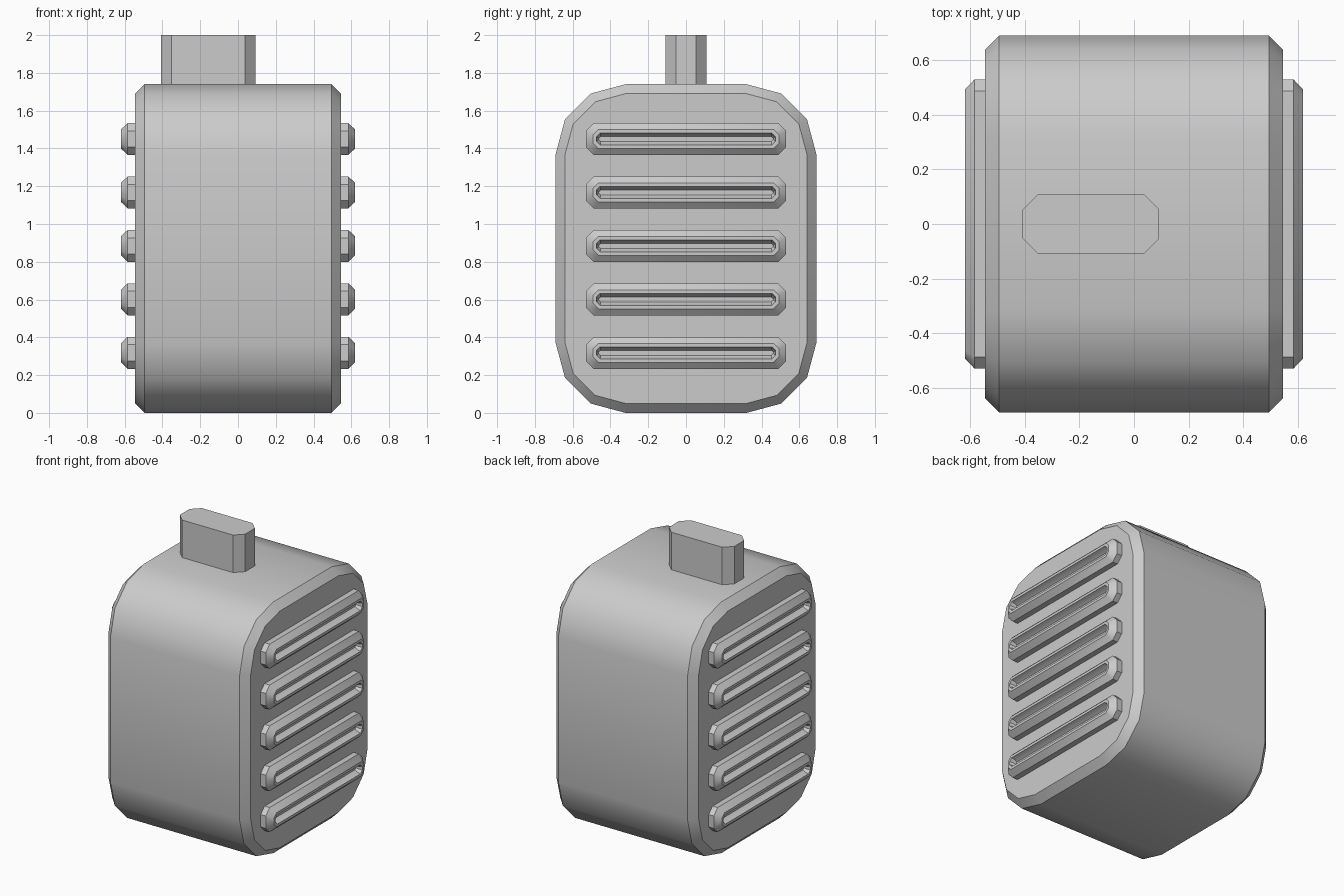
import bpy
import bmesh
import math
from mathutils import Vector

old = bpy.data.objects.get("Cube")
if old:
    bpy.data.objects.remove(old, do_unlink=True)

grey = bpy.data.materials.new("plain grey")
grey.use_nodes = True
colour = (0.6, 0.6, 0.6, 1)
grey.diffuse_color = colour
grey.node_tree.nodes["Principled BSDF"].inputs["Base Color"].default_value = colour


def rounded_rect(w, h, radius, steps):
    """Outline of a rectangle with half sizes w, h and faceted corners."""
    points = []
    for quarter, (sx, sy) in enumerate([(1, 1), (-1, 1), (-1, -1), (1, -1)]):
        for i in range(steps + 1):
            a = math.pi / 2 * (quarter + i / steps)
            points.append((sx * (w - radius) + radius * math.cos(a),
                           sy * (h - radius) + radius * math.sin(a)))
    return points


def loft(name, rings):
    """Bridge equal rings of points and cap both ends."""
    bm = bmesh.new()
    loops = [[bm.verts.new(p) for p in ring] for ring in rings]
    for a, b in zip(loops, loops[1:]):
        for i in range(len(a)):
            j = (i + 1) % len(a)
            bm.faces.new((a[i], a[j], b[j], b[i]))
    bm.faces.new(loops[0][::-1])
    bm.faces.new(loops[-1])
    bmesh.ops.recalc_face_normals(bm, faces=bm.faces[:])
    mesh = bpy.data.meshes.new(name)
    bm.to_mesh(mesh)
    bm.free()
    mesh.materials.append(grey)
    obj = bpy.data.objects.new(name, mesh)
    bpy.context.collection.objects.link(obj)
    bpy.ops.object.select_all(action="DESELECT")
    obj.select_set(True)
    bpy.context.view_layer.objects.active = obj
    bpy.ops.object.shade_smooth_by_angle(angle=math.radians(35))
    return obj


def side_ring(x, z, w, h, radius, steps):
    return [Vector((x, y, z + v)) for y, v in rounded_rect(w, h, radius, steps)]


# Body: rounded block with chamfered side rims
MID = 0.87
outer = (0.69, MID, 0.37, 3)
inner = (0.64, MID - 0.05, 0.32, 3)
loft("body", [side_ring(x, MID, *size) for x, size in
              [(-0.545, inner), (-0.495, outer), (0.495, outer), (0.545, inner)]])

# Ribs: bevelled bars with a narrow sunken slot, on both sides
RIB = [(0.53, 0.53, 0.085, 0.042),
       (0.584, 0.53, 0.085, 0.042),
       (0.62, 0.492, 0.05, 0.028),
       (0.62, 0.475, 0.032, 0.02),
       (0.595, 0.468, 0.024, 0.015),
       (0.58, 0.462, 0.013, 0.01)]
for side, label in [(1, "left"), (-1, "right")]:
    for n in range(5):
        z = 0.318 + n * 0.283
        loft(f"{label}_rib_{n + 1}",
             [side_ring(side * x, z, w, h, r, 1) for x, w, h, r in RIB])

# Top handle: octagonal block set off-centre
loft("top_handle", [[Vector((x - 0.158, y, z)) for x, y in rounded_rect(0.25, 0.108, 0.055, 1)]
                    for z in (1.7, 2.0)])
